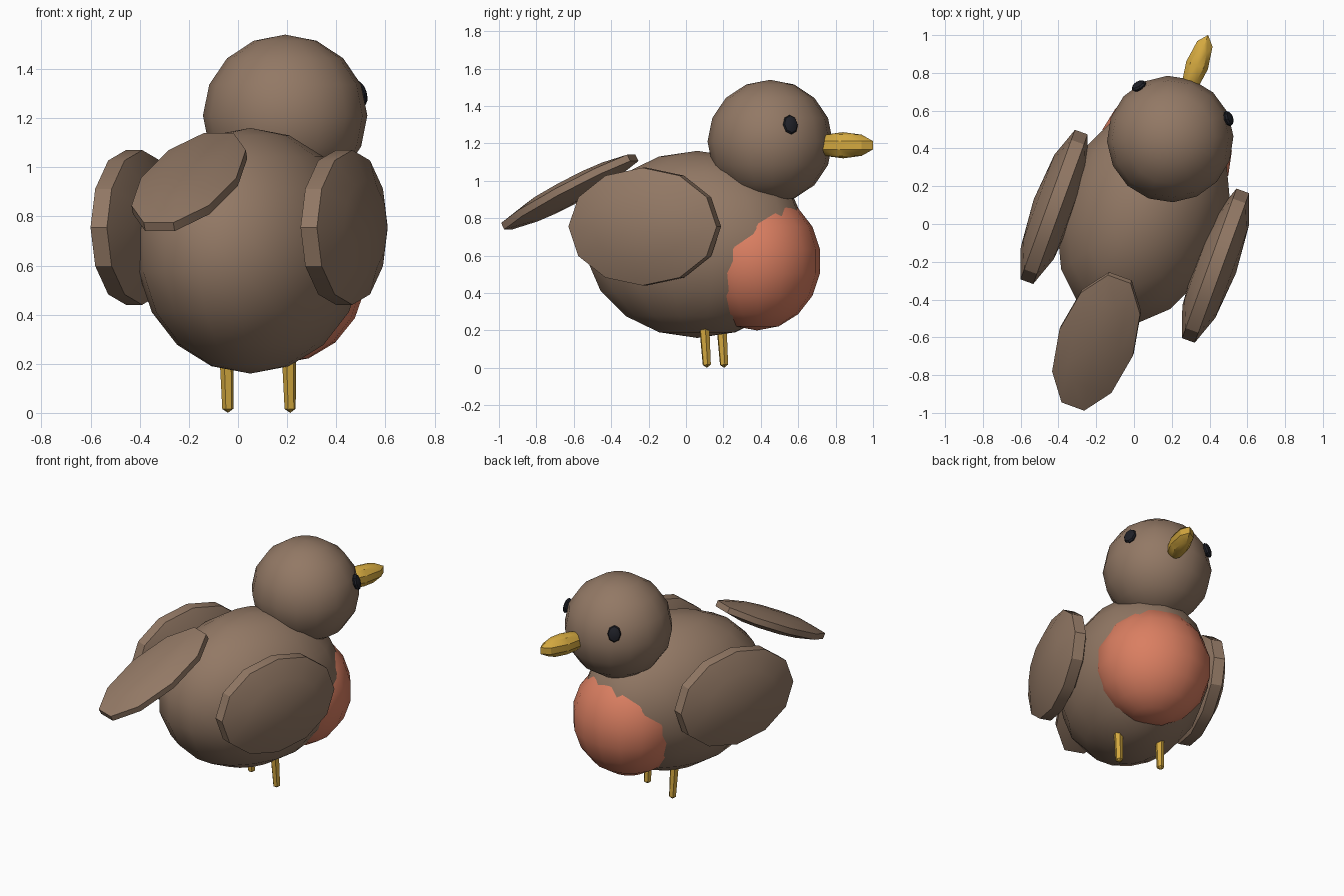
import bpy
import bmesh
from math import radians
from mathutils import Matrix, Vector

if "Cube" in bpy.data.objects:
    bpy.data.objects.remove(bpy.data.objects["Cube"], do_unlink=True)


def material(name, colour):
    mat = bpy.data.materials.new(name)
    mat.use_nodes = True
    mat.diffuse_color = (*colour, 1)
    mat.node_tree.nodes["Principled BSDF"].inputs["Base Color"].default_value = (*colour, 1)
    return mat


brown = material("feather brown", (0.29, 0.19, 0.13))
red = material("breast red", (0.70, 0.21, 0.12))
yellow = material("beak yellow", (0.65, 0.39, 0.05))
black = material("eye black", (0.013, 0.014, 0.02))

# The bird is built facing +y on its own axis, then turned slightly
POSE = Matrix.Translation((0.05, 0.06, 0)) @ Matrix.Rotation(radians(-20), 4, "Z")


def finish(name, bm, matrix, mat):
    bm.transform(POSE @ matrix)
    mesh = bpy.data.meshes.new(name)
    bm.to_mesh(mesh)
    bm.free()
    mesh.materials.append(mat)
    obj = bpy.data.objects.new(name, mesh)
    bpy.context.collection.objects.link(obj)
    bpy.ops.object.select_all(action="DESELECT")
    obj.select_set(True)
    bpy.context.view_layer.objects.active = obj
    bpy.ops.object.shade_smooth_by_angle(angle=radians(30))
    return obj


def ellipsoid(name, centre, radii, mat, segments=16, rings=9, turn=Matrix()):
    bm = bmesh.new()
    bmesh.ops.create_uvsphere(bm, u_segments=segments, v_segments=rings, radius=1)
    matrix = Matrix.Translation(centre) @ turn @ Matrix.Diagonal((*radii, 1))
    return finish(name, bm, matrix, mat)


# Body, head and breast
ellipsoid("body", (0, 0, 0.66), (0.44, 0.62, 0.5), brown)
ellipsoid("breast", (0, 0.34, 0.57), (0.36, 0.34, 0.37), red)
HEAD = Vector((0, 0.415, 1.21))
ellipsoid("head", HEAD, (0.335, 0.335, 0.33), brown, rings=8)

# Beak
ellipsoid("beak", (0, 0.83, 1.19), (0.064, 0.18, 0.07), yellow, 8, 5)

# Tail, a thin rimmed disc sloping down to the back
tail_turn = Matrix.Rotation(radians(27), 4, "X") @ Matrix.Rotation(radians(90), 4, "Z")
ellipsoid("tail", (0, -0.725, 0.94), (0.445, 0.217, 0.062), brown, 10, 5, tail_turn)

for side, s in (("right", 1), ("left", -1)):
    name = "left" if s > 0 else "right"

    # Wing, an upright domed disc
    ellipsoid(name + "_wing", (s * 0.455, -0.133, 0.755), (0.331, 0.443, 0.115),
              brown, 12, 5, Matrix.Rotation(radians(90), 4, "Y"))

    # Eye, lying flat on the head
    out = Vector((s * 0.252, 0.207, 0.09))
    ellipsoid(name + "_eye", HEAD + out, (0.042, 0.054, 0.022), black, 8, 6,
              out.to_track_quat("Z", "Y").to_matrix().to_4x4())

    # Leg, a tapered peg with a blunt point
    bm = bmesh.new()
    bmesh.ops.create_cone(bm, cap_ends=True, segments=6, radius1=0.023,
                          radius2=0.03, depth=0.25)
    foot = min(bm.faces, key=lambda f: f.calc_center_median().z)
    tip = bmesh.ops.poke(bm, faces=[foot])["verts"][0]
    tip.co.z -= 0.016
    lean = Matrix.Translation((s * 0.135, 0.095, 0.141)) @ Matrix.Rotation(radians(4), 4, "X")
    finish(name + "_leg", bm, lean, yellow)
